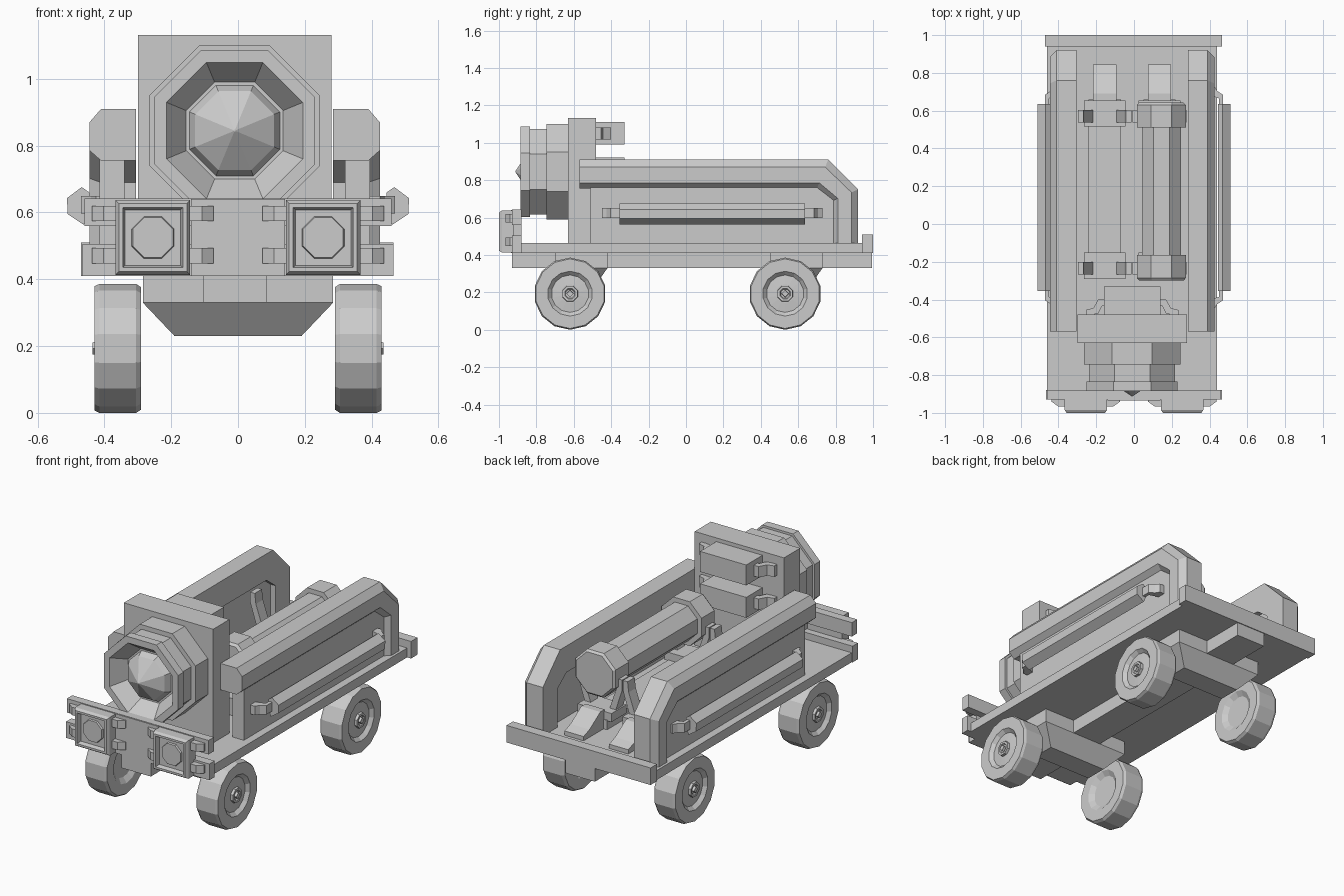
import bpy, bmesh
from math import cos, sin, pi

OX = -0.01  # the body sits slightly off the wheel centre line


def loft(name, rings, smooth=False):
    """Skin a list of equal-length closed rings and cap both ends."""
    bm = bmesh.new()
    vs = [[bm.verts.new(p) for p in r] for r in rings]
    n = len(rings[0])
    for a, b in zip(vs, vs[1:]):
        for i in range(n):
            j = (i + 1) % n
            bm.faces.new((a[i], a[j], b[j], b[i]))
    bm.faces.new(vs[0])
    bm.faces.new(vs[-1])
    bmesh.ops.recalc_face_normals(bm, faces=bm.faces)
    me = bpy.data.meshes.new(name)
    bm.to_mesh(me)
    bm.free()
    ob = bpy.data.objects.new(name, me)
    bpy.context.collection.objects.link(ob)
    return ob


def box(name, x, y, z):
    return loft(name, [[(a, y[0], z[0]), (a, y[1], z[0]), (a, y[1], z[1]), (a, y[0], z[1])] for a in x])


def prism(name, axis, pts, a, b):
    """Extrude a 2D outline along x (y,z points) or y (x,z points)."""
    f = (lambda t, p: (t, p[0], p[1])) if axis == 'x' else (lambda t, p: (p[0], t, p[1]))
    return loft(name, [[f(t, p) for p in pts] for t in (a, b)])


def turn(name, axis, centre, profile, n, phase=0.5):
    """Turn (position, radius) pairs about the x or y axis."""
    rings = []
    for t, r in profile:
        ring = []
        for i in range(n):
            a = 2 * pi * (i + phase) / n
            u, w = centre[0] + r * cos(a), centre[1] + r * sin(a)
            ring.append((t, u, w) if axis == 'x' else (u, t, w))
        rings.append(ring)
    return loft(name, rings)


# Deck, keel beam and rear board
box("deck", (-0.46, 0.44), (-0.90, 0.95), (0.41, 0.465))
box("keel_beam", (OX - 0.095, OX + 0.095), (-0.93, 0.995), (0.33, 0.412))
box("rear_board", (-0.47, 0.465), (0.94, 1.0), (0.41, 0.51))

# Axle housings: chamfered blocks between the wheels
for tag, c in (("front", -0.62), ("rear", 0.53)):
    def level(hx, y0, y1, z):
        return [(-hx, c + y0, z), (hx, c + y0, z), (hx, c + y1, z), (-hx, c + y1, z)]
    loft(tag + "_axle_housing", [level(0.285, -0.08, 0.20, 0.41), level(0.285, -0.08, 0.20, 0.33),
                                 level(0.19, 0.0, 0.13, 0.23)])
    # Wheels with recessed discs and hubs
    for s in (-1, 1):
        prof = [(0.31, 0.09), (0.29, 0.12), (0.29, 0.183), (0.305, 0.193), (0.415, 0.193), (0.43, 0.186),
                (0.43, 0.12), (0.41, 0.10), (0.415, 0.05)]
        turn(f"{tag}_wheel", 'x', (c, 0.193), [(s * t, r) for t, r in prof], 14)
        turn(f"{tag}_hub", 'x', (c, 0.193), [(s * t, r) for t, r in
             [(0.40, 0.047), (0.43, 0.043), (0.43, 0.03), (0.422, 0.025)]], 8)
        turn(f"{tag}_hub_pin", 'x', (c, 0.193), [(s * t, r) for t, r in
             [(0.41, 0.022), (0.436, 0.018)]], 4, 0)

# Front frame: centre post and two cross bars
box("front_post", (-0.14, 0.14), (-0.935, -0.88), (0.41, 0.64))
box("lower_front_bar", (-0.465, 0.465), (-0.93, -0.88), (0.41, 0.505))
box("upper_front_bar", (-0.46, 0.46), (-0.93, -0.88), (0.56, 0.642))

# Square lamps with recessed face and round lens, held by clips
for s in (-1, 1):
    cx, cz = s * 0.255, 0.525

    def square(h, y):
        return [(cx - h, y, cz - h), (cx + h, y, cz - h), (cx + h, y, cz + h), (cx - h, y, cz + h)]
    loft("lamp", [square(0.112, -0.92), square(0.112, -0.985), square(0.102, -1.0),
                  square(0.09, -1.0), square(0.083, -0.975)])
    turn("lamp_lens", 'y', (cx, cz), [(-0.97, 0.07), (-0.985, 0.065)], 8)
    for side in (-1, 1):
        for z in (0.597, 0.47):
            e = cx + side * 0.112
            pts = [(e, -0.965), (e + side * 0.035, -0.965), (e + side * 0.07, -0.94), (e + side * 0.07, -0.92),
                   (e, -0.92)]
            loft("lamp_clip", [[(x, y, zz) for x, y in pts] for zz in (z - 0.023, z + 0.023)])

# Searchlight: mounting plate, stepped octagonal housing, inner cone
box("head_plate", (-0.30, 0.28), (-0.63, -0.48), (0.41, 1.132))
K = 1 / cos(pi / 8)
turn("head_housing", 'y', (OX, 0.845), [(y, r * K) for y, r in
     [(-0.60, 0.255), (-0.745, 0.255), (-0.745, 0.228), (-0.835, 0.228), (-0.835, 0.241),
      (-0.885, 0.241), (-0.885, 0.204), (-0.80, 0.145)]], 8)
turn("head_cone", 'y', (OX, 0.845), [(-0.78, 0.145 * K), (-0.835, 0.118 * K), (-0.912, 0.003)], 8)

# Blocks and clips on the back of the plate
for z in (0.86, 1.05):
    box("back_block", (OX - 0.15, OX + 0.15), (-0.49, -0.33), (z - 0.06, z + 0.06))
    for s in (-1, 1):
        pts = [(0.14, -0.40), (0.18, -0.40), (0.205, -0.445), (0.245, -0.455), (0.245, -0.485), (0.18, -0.475),
               (0.16, -0.435), (0.14, -0.435)]
        loft("block_clip", [[(OX + s * x, y, zz) for x, y in pts] for zz in (z - 0.032, z + 0.032)])

# Side walls: bent chamfered frame, thin panel, outer rail and clips
outer = [(-0.57, 0.91), (0.76, 0.91), (0.92, 0.75), (0.92, 0.46)]
inner = [(-0.57, 0.755), (0.70, 0.755), (0.785, 0.69), (0.785, 0.46)]
section = [(0.295, 0), (0.40, 0), (0.435, 0.26), (0.435, 0.8), (0.40, 1), (0.295, 1)]
for s, side in ((-1, "left"), (1, "right")):
    loft(side + "_wall_frame", [[(OX + s * x, o[0] + (i[0] - o[0]) * t, o[1] + (i[1] - o[1]) * t)
                                 for x, t in section] for o, i in zip(outer, inner)])
    prism(side + "_wall_panel", 'x', [(-0.51, 0.46), (-0.51, 0.77), (0.72, 0.77), (0.80, 0.70), (0.80, 0.46)],
          OX + s * 0.33, OX + s * 0.405)
    rail = [(0.445, 0.60), (0.462, 0.563), (0.51, 0.595), (0.512, 0.643), (0.468, 0.676), (0.445, 0.66)]
    prism(side + "_rail", 'y', [(s * x, z) for x, z in rail], -0.355, 0.635)
    for end, d in ((-0.355, -1), (0.635, 1)):
        pts = [(0.39, 0.095), (0.425, 0.095), (0.44, 0.07), (0.47, 0.05), (0.47, -0.02), (0.45, -0.02),
               (0.45, 0.03), (0.39, 0.05)]
        loft(side + "_rail_clip", [[(s * x, end + d * y, z) for x, y in pts] for z in (0.597, 0.65)])

# Two cradles on the deck: base, wedge foot, saddles with splayed arms
for s, side in ((-1, "left"), (1, "right")):
    cx = OX + s * 0.145
    box(side + "_cradle_base", (cx - 0.085, cx + 0.085), (-0.29, 0.66), (0.46, 0.52))
    prism(side + "_cradle_foot", 'x', [(0.65, 0.46), (0.845, 0.46), (0.845, 0.49), (0.79, 0.51), (0.69, 0.575),
                                       (0.65, 0.575)], cx - 0.062, cx + 0.062)
    for y in (-0.235, 0.57):
        box(side + "_saddle", (cx - 0.11, cx + 0.11), (y - 0.055, y + 0.085), (0.515, 0.565))
        for a in (-1, 1):
            arm = [(0.06, 0.56), (0.10, 0.56), (0.142, 0.69), (0.142, 0.75), (0.112, 0.75), (0.105, 0.69)]
            prism(side + "_saddle_arm", 'y', [(cx + a * x, z) for x, z in arm], y - 0.033, y + 0.033)

# Cylinder resting in the right cradle, with larger end caps
turn("cylinder", 'y', (0.145, 0.76), [(y, r * K) for y, r in
     [(-0.30, 0.118), (-0.285, 0.13), (-0.165, 0.13), (-0.165, 0.103), (0.51, 0.103), (0.51, 0.13),
      (0.63, 0.13), (0.642, 0.118)]], 8)
